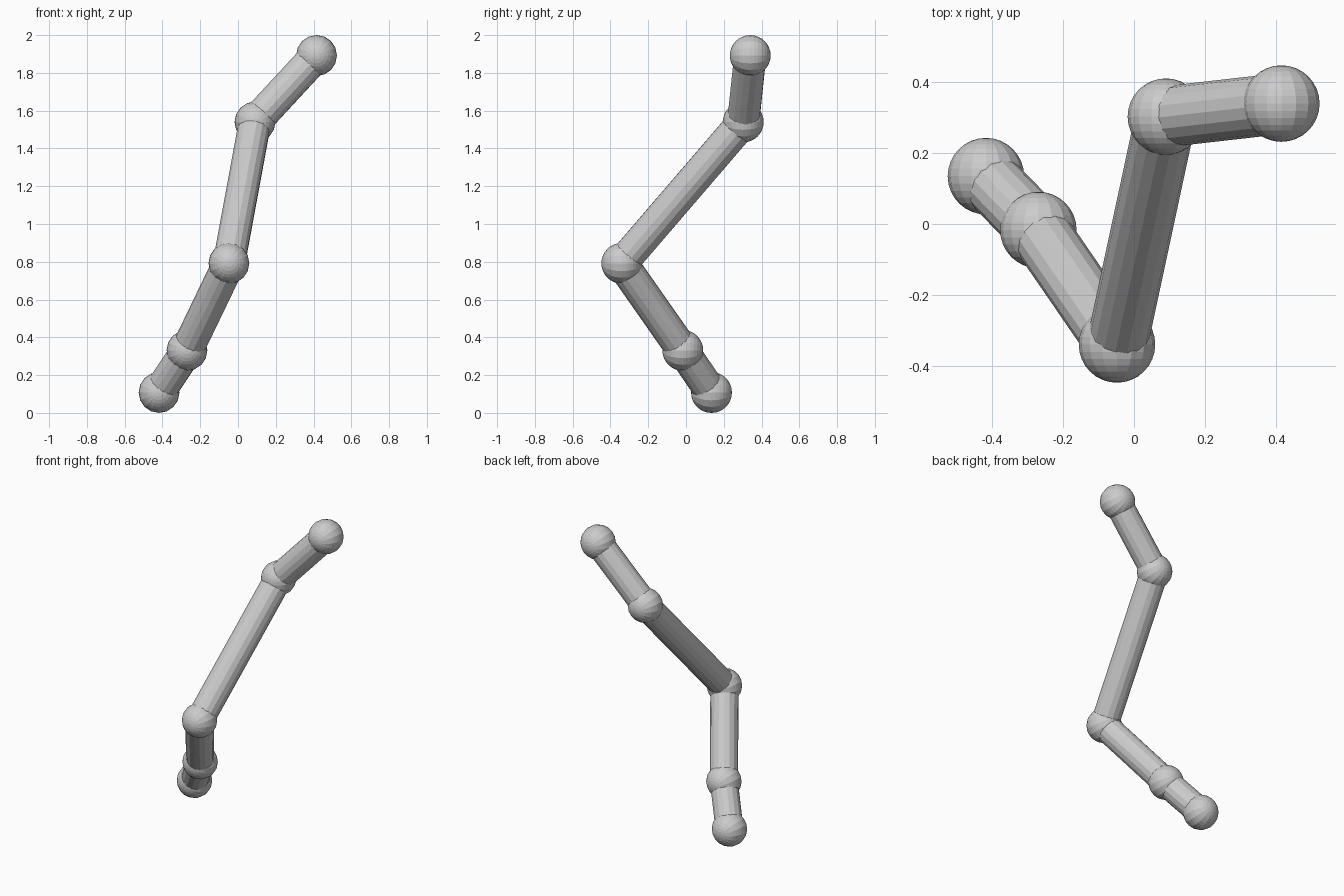
import bpy
from math import pi
from mathutils import Vector

if "Cube" in bpy.data.objects:
    bpy.data.objects.remove(bpy.data.objects["Cube"])

BALL_R, TUBE_R = 0.108, 0.086
joints = [Vector(p) for p in (
    (0.416, 0.34, 1.892), (0.09, 0.303, 1.54), (-0.048, -0.34, 0.792),
    (-0.27, -0.017, 0.331), (-0.418, 0.135, 0.108))]

# ball joints, poles along y
for i, p in enumerate(joints):
    bpy.ops.mesh.primitive_uv_sphere_add(segments=16, ring_count=16, radius=BALL_R,
                                         location=p, rotation=(pi / 2, 0, 0))
    bpy.context.object.name = f"joint_ball_{i + 1}"

# straight tubes between neighbouring joints
for i, (a, b) in enumerate(zip(joints, joints[1:])):
    d = b - a
    bpy.ops.mesh.primitive_cylinder_add(vertices=16, radius=TUBE_R, depth=d.length,
                                        location=(a + b) / 2)
    tube = bpy.context.object
    tube.name = f"tube_{i + 1}"
    tube.rotation_euler = d.to_track_quat('Z', 'Y').to_euler()
